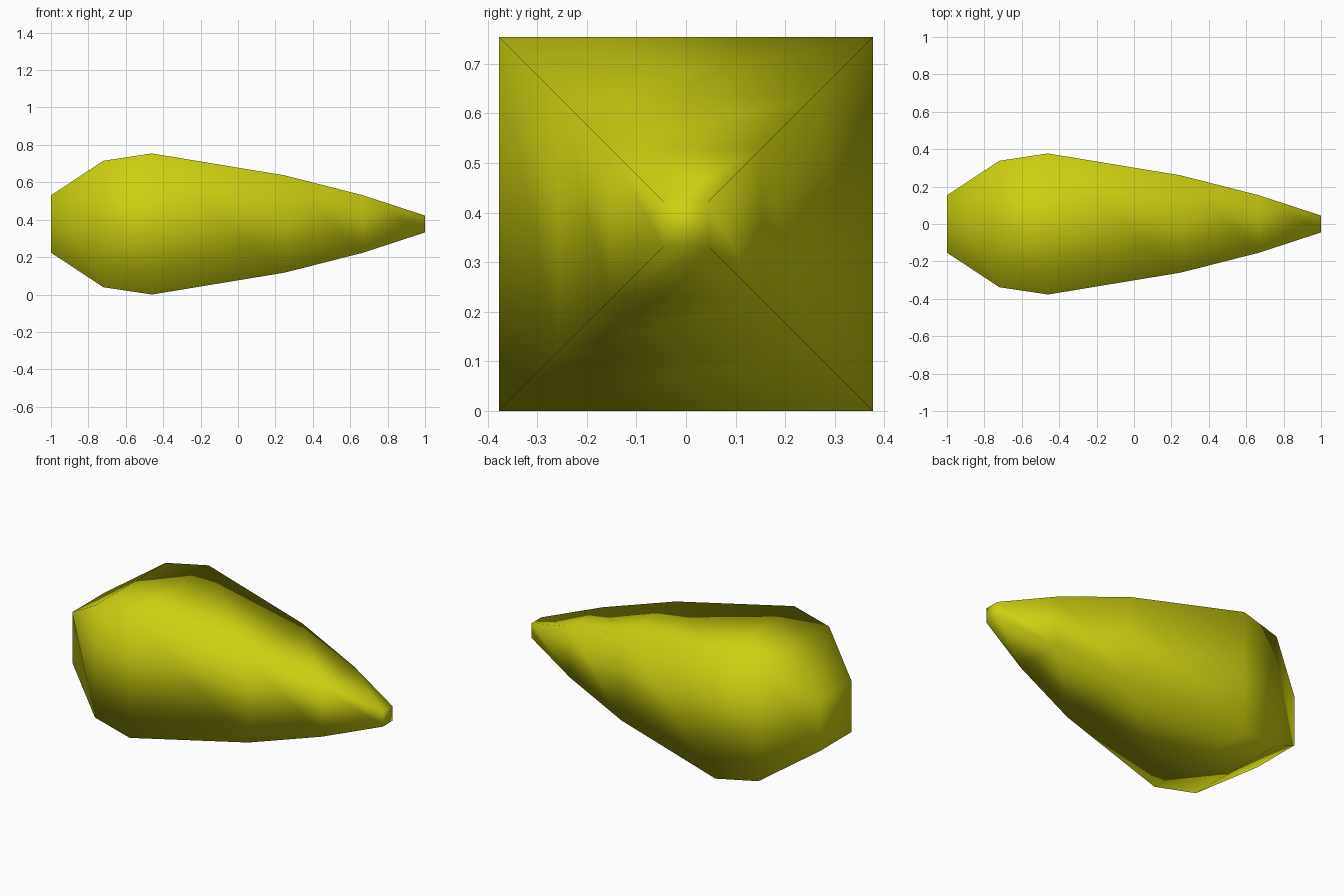
import bpy, bmesh

cube = bpy.data.objects.get("Cube")
if cube:
    bpy.data.objects.remove(cube, do_unlink=True)

# Olive yellow skin
mat = bpy.data.materials.new("olive_yellow")
mat.use_nodes = True
color = (0.60, 0.63, 0.005, 1)
mat.diffuse_color = color
mat.node_tree.nodes["Principled BSDF"].inputs["Base Color"].default_value = color

# Square sections along the body: (x, half width)
sections = [(-1, 0.153), (-0.72, 0.338), (-0.46, 0.377),
            (0.25, 0.26), (0.67, 0.153), (1, 0.045)]
center_z = 0.377
corners = [(-1, -1), (1, -1), (1, 1), (-1, 1)]

# Tapered body: join neighbouring sections, then close both ends
bm = bmesh.new()
rings = [[bm.verts.new((x, a * h, center_z + b * h)) for a, b in corners]
         for x, h in sections]
for r, s in zip(rings, rings[1:]):
    for i in range(4):
        j = (i + 1) % 4
        bm.faces.new((r[i], r[j], s[j], s[i]))
bm.faces.new(rings[0])
bm.faces.new(rings[-1])
bmesh.ops.recalc_face_normals(bm, faces=bm.faces)

# Soft shading all round, including the corners
for f in bm.faces:
    f.smooth = True

mesh = bpy.data.meshes.new("tapered_body")
bm.to_mesh(mesh)
bm.free()
mesh.materials.append(mat)
body = bpy.data.objects.new("tapered_body", mesh)
bpy.context.collection.objects.link(body)
